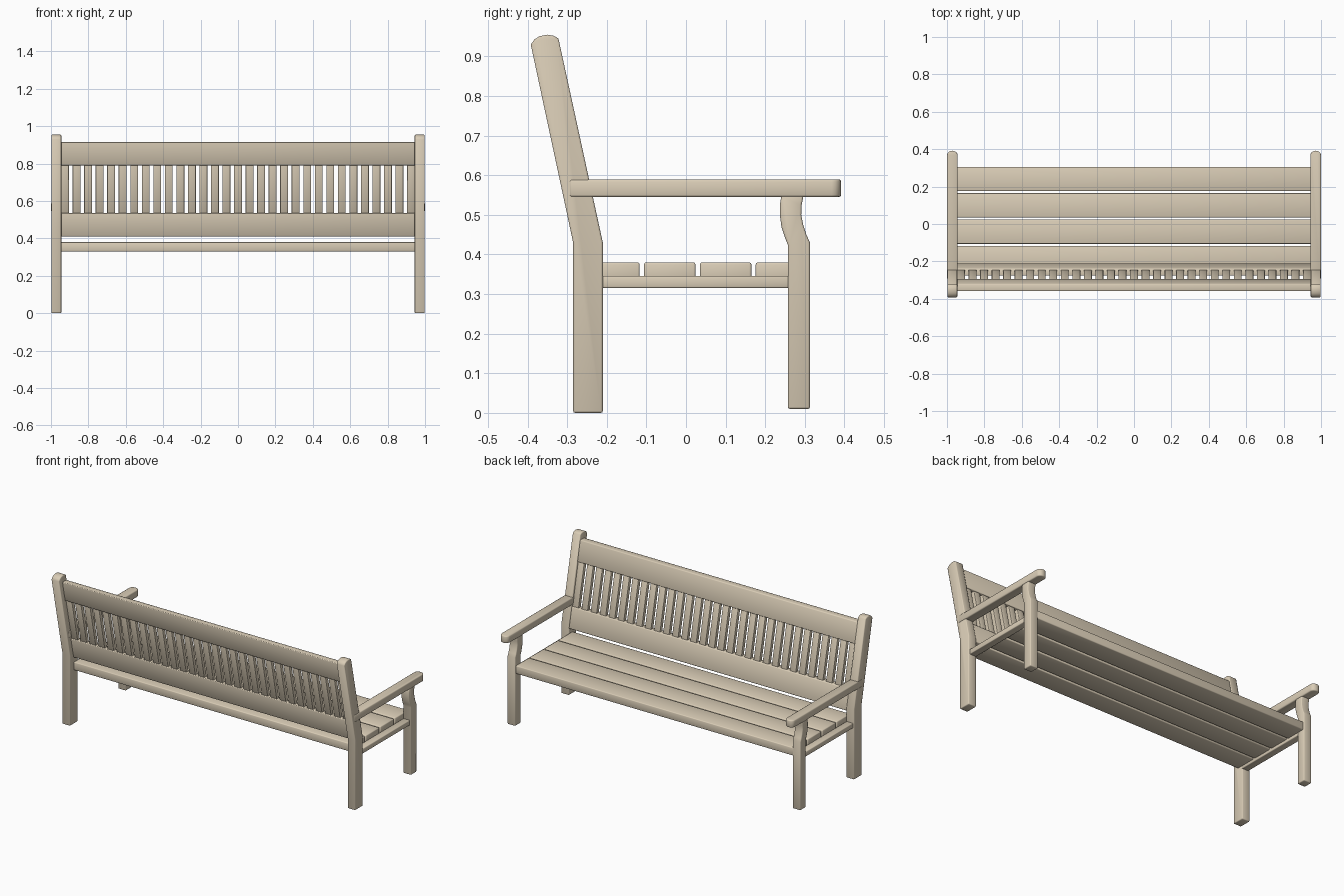
import bpy, bmesh, math
from mathutils import Matrix

if "Cube" in bpy.data.objects:
    bpy.data.objects.remove(bpy.data.objects["Cube"])

wood = bpy.data.materials.new("pale_wood")
wood.diffuse_color = (0.70, 0.61, 0.47, 1)
wood.use_nodes = True
wood.node_tree.nodes["Principled BSDF"].inputs["Base Color"].default_value = wood.diffuse_color


def finish(name, bm, bevel, mirror=False):
    bmesh.ops.recalc_face_normals(bm, faces=bm.faces)
    me = bpy.data.meshes.new(name)
    bm.to_mesh(me)
    bm.free()
    me.materials.append(wood)
    me.polygons.foreach_set("use_smooth", [True] * len(me.polygons))
    ob = bpy.data.objects.new(name, me)
    bpy.context.collection.objects.link(ob)
    if mirror:
        ob.modifiers.new("mirror", 'MIRROR').use_mirror_merge = False
    b = ob.modifiers.new("bevel", 'BEVEL')
    b.width, b.segments, b.limit_method = bevel, 2, 'ANGLE'
    b.angle_limit = math.radians(50)
    return ob


def prism(name, pts, a, b, axis, bevel, mirror=True):
    """Extrude an outline from a to b: axis x takes (y, z), axis z takes (x, y)."""
    bm = bmesh.new()
    place = (lambda p, t: (t, *p)) if axis == 'x' else (lambda p, t: (*p, t))
    face = bm.faces.new([bm.verts.new(place(p, a)) for p in pts])
    new = bmesh.ops.extrude_face_region(bm, geom=[face])["geom"]
    vec = (b - a, 0, 0) if axis == 'x' else (0, 0, b - a)
    bmesh.ops.translate(bm, vec=vec, verts=[v for v in new if isinstance(v, bmesh.types.BMVert)])
    return finish(name, bm, bevel, mirror)


def box(name, x, y, z, bevel, mirror=False):
    return prism(name, [(y[0], z[0]), (y[1], z[0]), (y[1], z[1]), (y[0], z[1])],
                 x[0], x[1], 'x', bevel, mirror)


# Back legs, leaning above the seat with a rounded top
prism("back_leg", [(-0.285, 0), (-0.21, 0), (-0.21, 0.43), (-0.322, 0.945),
                   (-0.333, 0.952), (-0.35, 0.955), (-0.37, 0.951), (-0.383, 0.943),
                   (-0.392, 0.93), (-0.285, 0.43)], 0.945, 0.998, 'x', 0.005)

# Front legs with curved necks under the arms
prism("front_leg", [(0.257, 0.01), (0.313, 0.01), (0.313, 0.43), (0.304, 0.45), (0.296, 0.475),
                    (0.291, 0.50), (0.292, 0.525), (0.297, 0.55), (0.241, 0.55),
                    (0.237, 0.525), (0.237, 0.50), (0.241, 0.47), (0.249, 0.445),
                    (0.257, 0.425)], 0.945, 0.998, 'x', 0.005)

# Armrests with rounded front ends
tip = [(0.9715 + 0.0285 * math.cos(t * math.pi / 8), 0.368 + 0.024 * math.sin(t * math.pi / 8))
       for t in range(9)]
prism("armrest", [(0.943, -0.295), (1.0, -0.295)] + tip, 0.545, 0.59, 'z', 0.006)

# Seat side rails
box("seat_side_rail", (0.945, 0.99), (-0.215, 0.262), (0.315, 0.346), 0.004, True)

# Seat slats
for i in range(4):
    y = -0.247 + 0.141 * i
    box(f"seat_slat_{i + 1}", (-0.947, 0.947), (y, y + 0.13), (0.33, 0.38), 0.005)


# Leaning backrest: parts follow the slope of the back legs
SLOPE = -0.216


def leaning(name, x, z, depth, bevel):
    def mid(h):
        return -0.235 + SLOPE * (h - 0.43)
    pts = [(mid(z[0]) - depth, z[0]), (mid(z[0]) + depth, z[0]),
           (mid(z[1]) + depth, z[1]), (mid(z[1]) - depth, z[1])]
    return prism(name, pts, x[0], x[1], 'x', bevel, False)


leaning("lower_back_rail", (-0.947, 0.947), (0.41, 0.535), 0.02, 0.005)
leaning("upper_back_rail", (-0.947, 0.947), (0.79, 0.915), 0.02, 0.005)

# Upright back slats
for i in range(31):
    x = -0.925 + i * 1.85 / 30
    leaning(f"back_slat_{i + 1}", (x - 0.021, x + 0.021), (0.53, 0.795), 0.012, 0.003)
